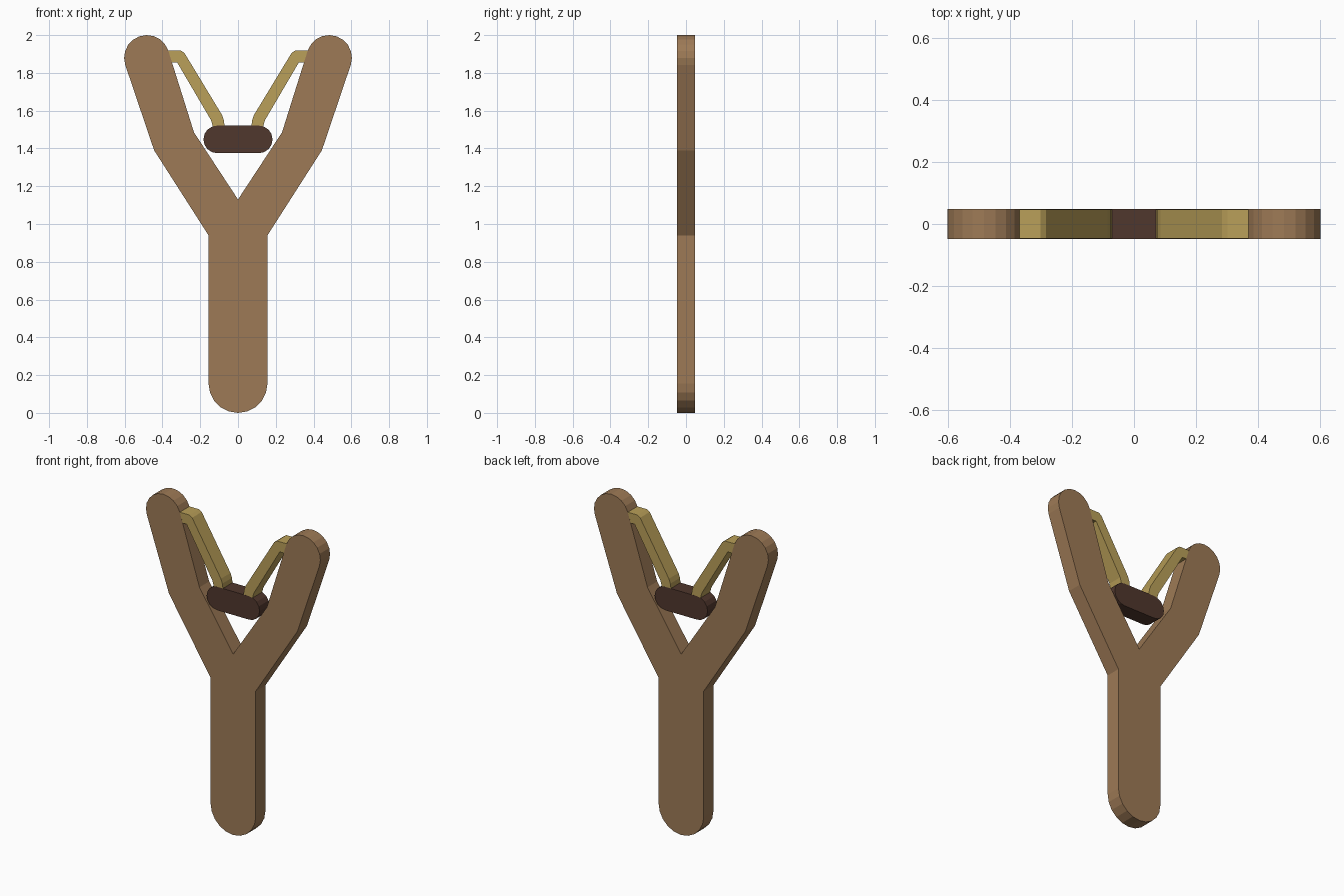
import bpy, bmesh, math

if "Cube" in bpy.data.objects:
    bpy.data.objects.remove(bpy.data.objects["Cube"])

HALF = 0.0477  # half thickness of the flat cut-out parts


def material(name, rgb):
    m = bpy.data.materials.new(name)
    m.diffuse_color = (*rgb, 1)
    m.use_nodes = True
    m.node_tree.nodes["Principled BSDF"].inputs["Base Color"].default_value = m.diffuse_color
    return m


def arc(cx, cz, r, start, end, n):
    angles = [math.radians(start + (end - start) * i / n) for i in range(n + 1)]
    return [(cx + r * math.cos(a), cz + r * math.sin(a)) for a in angles]


def mirrored(points):
    return [(-x, z) for x, z in reversed(points)]


def extrude_profile(name, points, mat, half=HALF):
    bm = bmesh.new()
    face = bm.faces.new([bm.verts.new((x, -half, z)) for x, z in points])
    res = bmesh.ops.extrude_face_region(bm, geom=[face], use_keep_orig=True)
    verts = [g for g in res["geom"] if isinstance(g, bmesh.types.BMVert)]
    bmesh.ops.translate(bm, verts=verts, vec=(0, 2 * half, 0))
    bmesh.ops.recalc_face_normals(bm, faces=bm.faces)
    mesh = bpy.data.meshes.new(name)
    bm.to_mesh(mesh)
    bm.free()
    mesh.materials.append(mat)
    ob = bpy.data.objects.new(name, mesh)
    bpy.context.collection.objects.link(ob)
    return ob


wood = material("wood", (0.34, 0.195, 0.093))
rubber = material("rubber", (0.49, 0.35, 0.10))
leather = material("leather", (0.08, 0.038, 0.026))

# Forked wooden frame: rounded handle, two bent arms with round tips
right_arm = [(0.156, 0.94), (0.444, 1.39)] + arc(0.483, 1.88, 0.12, -18.5, 161.5, 10) + [(0.233, 1.485)]
handle_end = arc(0, 0.156, 0.156, 180, 360, 10)
extrude_profile("forked_frame",
                handle_end + right_arm + [(0, 1.13)] + mirrored(right_arm), wood)

# Elastic bands from the arm tips down to the pouch
band = [(0.377, 1.918), (0.302, 1.918), (0.284, 1.906), (0.085, 1.578),
        (0.075, 1.55), (0.07, 1.512), (0.132, 1.512), (0.143, 1.55),
        (0.322, 1.855), (0.356, 1.855)]
extrude_profile("right_band", band, rubber, HALF - 0.0002)
extrude_profile("left_band", mirrored(band), rubber, HALF - 0.0002)

# Leather pouch
pouch = arc(0.11, 1.448, 0.073, -90, 90, 8)
extrude_profile("pouch", pouch + mirrored(pouch), leather, HALF + 0.0003)
